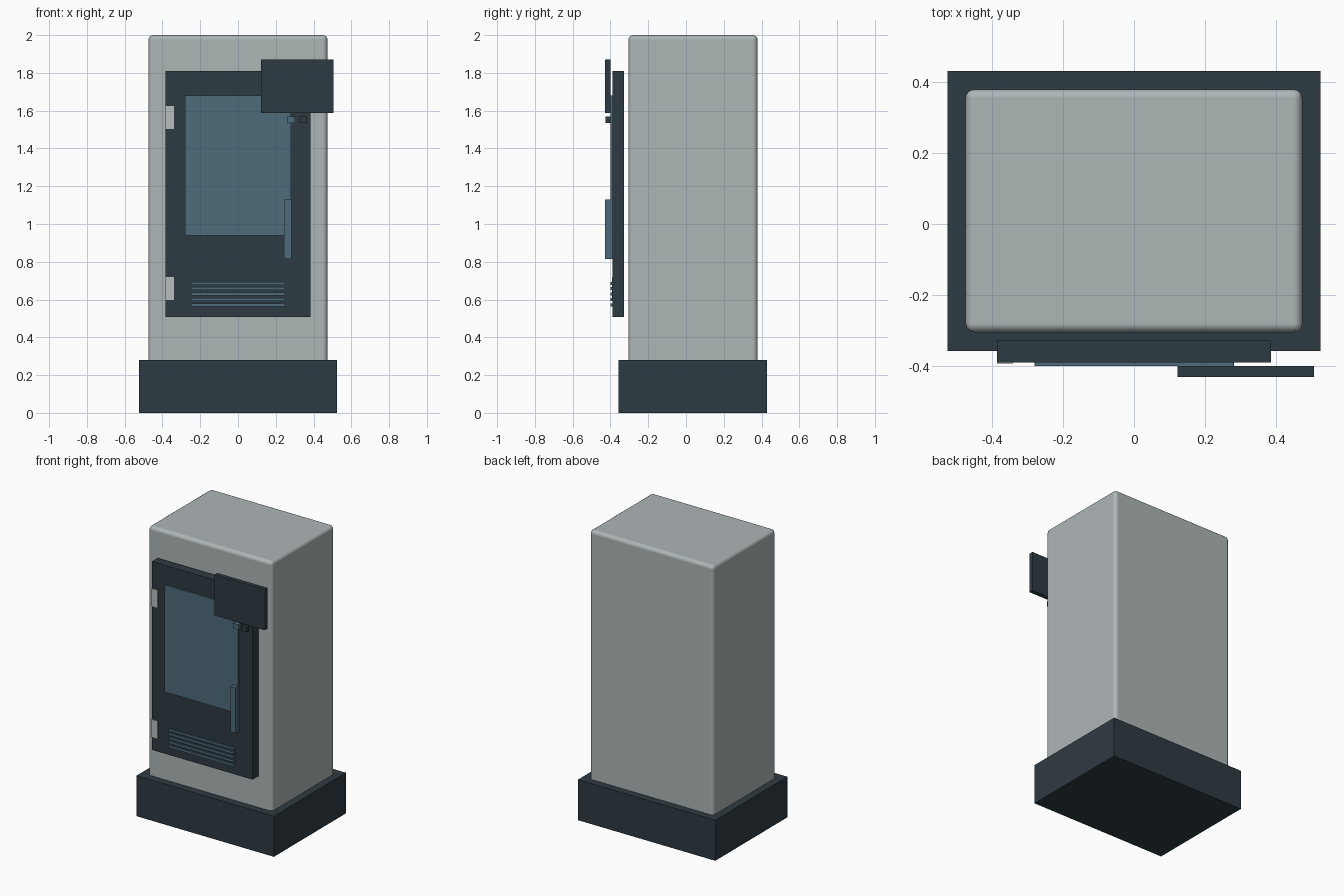
import bpy
import bmesh
from mathutils import Vector

cube = bpy.data.objects.get("Cube")
if cube:
    bpy.data.objects.remove(cube, do_unlink=True)


def material(name, rgb):
    mat = bpy.data.materials.new(name)
    mat.use_nodes = True
    color = (*rgb, 1)
    mat.diffuse_color = color
    mat.node_tree.nodes["Principled BSDF"].inputs["Base Color"].default_value = color
    return mat


GREY = material("light grey enamel", (0.42, 0.465, 0.47))
DARK = material("dark slate", (0.027, 0.043, 0.054))
BLUE = material("steel blue", (0.078, 0.147, 0.198))
PALE = material("pale metal", (0.48, 0.51, 0.50))


def box(name, x, y, z, mat, bevel=0):
    """Box spanning the (low, high) ranges on each axis."""
    spans = (x, y, z)
    center = Vector([(lo + hi) / 2 for lo, hi in spans])
    size = Vector([hi - lo for lo, hi in spans])
    bm = bmesh.new()
    bmesh.ops.create_cube(bm, size=1)
    bmesh.ops.scale(bm, vec=size, verts=bm.verts)
    mesh = bpy.data.meshes.new(name)
    bm.to_mesh(mesh)
    bm.free()
    mesh.materials.append(mat)
    obj = bpy.data.objects.new(name, mesh)
    obj.location = center
    bpy.context.collection.objects.link(obj)
    if bevel:
        mod = obj.modifiers.new("rounded edges", "BEVEL")
        mod.width = bevel
        mod.segments = 4
        mod.harden_normals = True
        mesh.shade_smooth()
    return obj


# Plinth and cabinet body
box("plinth", (-0.525, 0.525), (-0.358, 0.43), (0, 0.28), DARK)
box("cabinet", (-0.474, 0.474), (-0.305, 0.379), (0.22, 2.0), GREY, bevel=0.025)

# Door with its window
box("door", (-0.385, 0.385), (-0.39, -0.328), (0.508, 1.81), DARK)
box("window", (-0.28, 0.28), (-0.4, -0.385), (0.94, 1.68), BLUE)

# Hinge plates wrapping the door's edge
for label, low in (("lower", 0.598), ("upper", 1.502)):
    box(label + "_hinge", (-0.386, -0.34), (-0.393, -0.36), (low, low + 0.122), PALE)

# Handle
box("handle", (0.244, 0.282), (-0.43, -0.388), (0.815, 1.13), BLUE)

# Ventilation slats
for i in range(5):
    z = 0.572 + i * 0.0285
    box(f"vent_slat_{i + 1}", (-0.25, 0.25), (-0.4, -0.388), (z - 0.008, z + 0.008), BLUE)

# Control panel and its two buttons
box("control_panel", (0.122, 0.506), (-0.43, -0.4), (1.588, 1.87), DARK)
for label, x, mat in (("left", 0.343, DARK), ("right", 0.281, BLUE)):
    box(label + "_button", (x - 0.021, x + 0.021), (-0.427, -0.4), (1.534, 1.57), mat)
